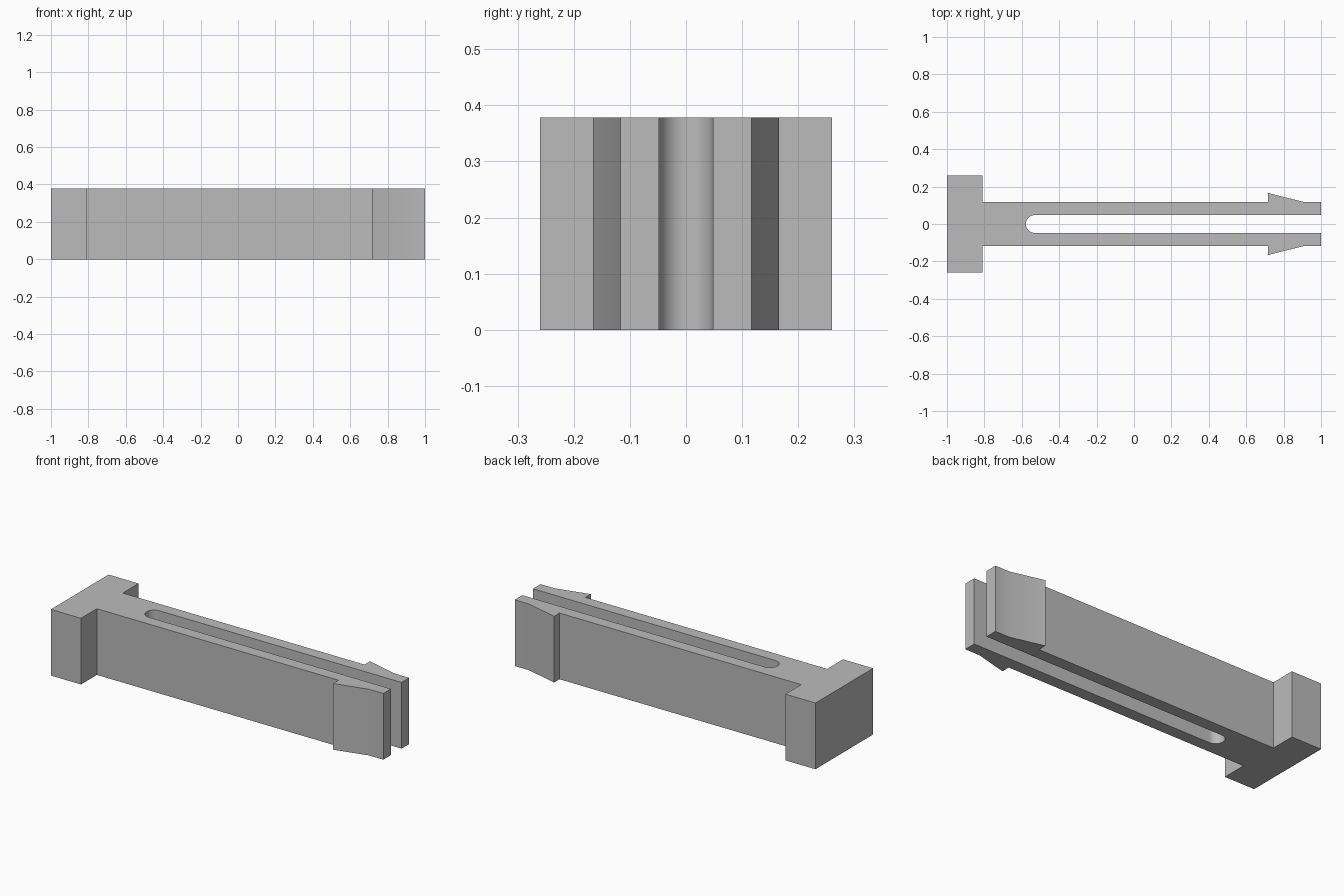
import bpy
import bmesh
from math import cos, sin, pi, radians

cube = bpy.data.objects.get("Cube")
if cube:
    bpy.data.objects.remove(cube, do_unlink=True)

HEIGHT = 0.378
ARM = 0.117          # outer half width of the arms
SLOT = 0.048         # half width of the slot, also its end radius
SLOT_CENTER = -0.53
ARC_STEPS = 24

# Material
grey = bpy.data.materials.new("plain grey")
grey.use_nodes = True
color = (0.5, 0.5, 0.5, 1)
grey.diffuse_color = color
grey.node_tree.nodes["Principled BSDF"].inputs["Base Color"].default_value = color

# Half outline: head, arm, barbed tooth, tip
half = [(-1, 0.26), (-0.81, 0.26), (-0.81, ARM), (0.717, ARM),
        (0.717, 0.166), (0.91, ARM), (1, ARM), (1, SLOT)]

# Rounded slot end, from the +y arm round to the -y arm
arc = []
for i in range(ARC_STEPS + 1):
    a = pi / 2 + pi * i / ARC_STEPS
    arc.append((SLOT_CENTER + SLOT * cos(a), SLOT * sin(a)))

outline = half + arc + [(x, -y) for x, y in reversed(half)]

# Extrude the outline upward
bm = bmesh.new()
base = bm.faces.new([bm.verts.new((x, y, 0)) for x, y in outline])
top = bmesh.ops.extrude_face_region(bm, geom=[base], use_keep_orig=True)
verts = [g for g in top["geom"] if isinstance(g, bmesh.types.BMVert)]
bmesh.ops.translate(bm, verts=verts, vec=(0, 0, HEIGHT))
bmesh.ops.recalc_face_normals(bm, faces=bm.faces)

mesh = bpy.data.meshes.new("split_snap_pin")
bm.to_mesh(mesh)
bm.free()
mesh.materials.append(grey)
pin = bpy.data.objects.new("split_snap_pin", mesh)
bpy.context.collection.objects.link(pin)

# Smooth the slot end and keep the corners sharp
bpy.ops.object.select_all(action='DESELECT')
pin.select_set(True)
bpy.context.view_layer.objects.active = pin
bpy.ops.object.shade_smooth_by_angle(angle=radians(30))
